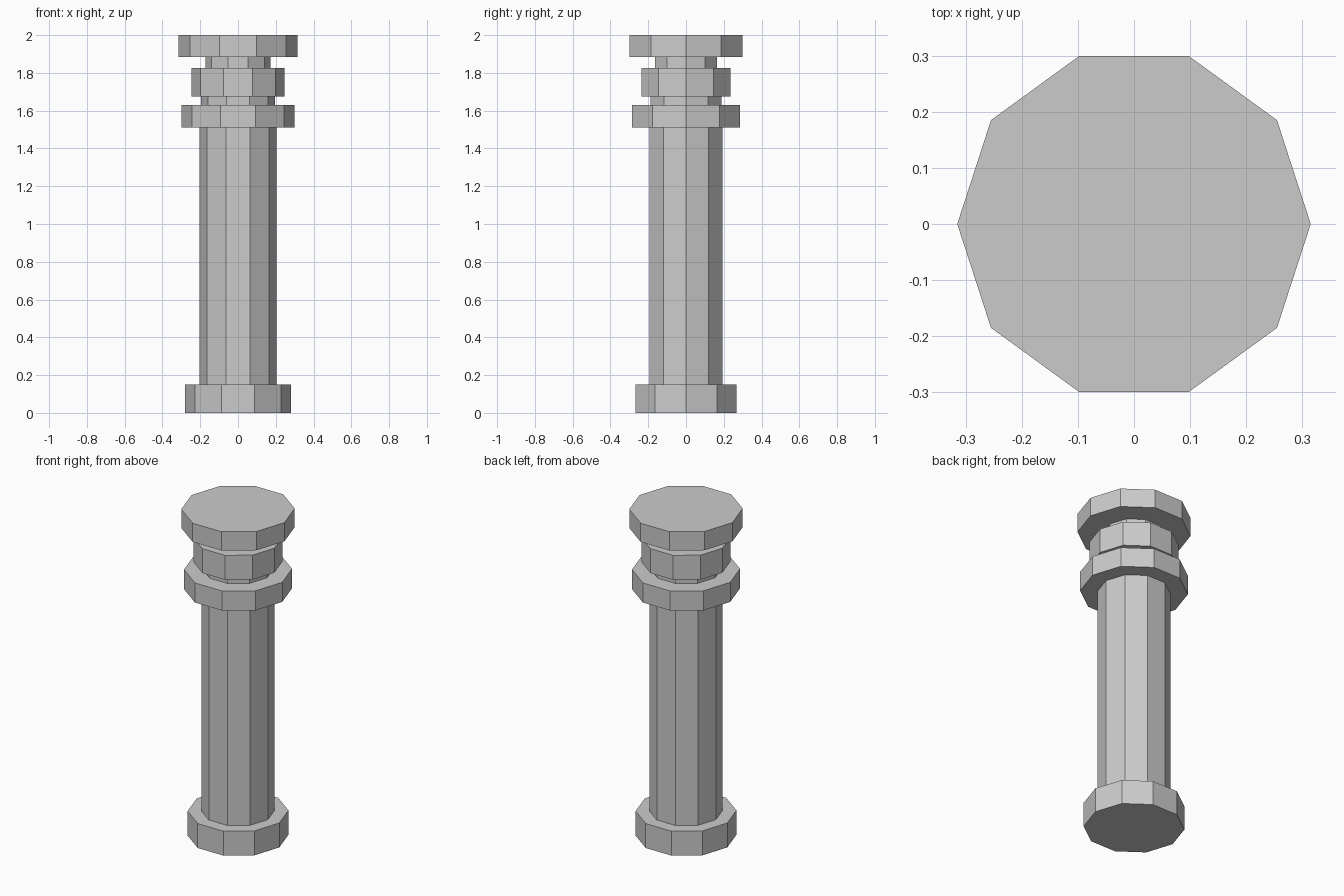
import bpy, bmesh
from math import cos, sin, tau

if "Cube" in bpy.data.objects:
    bpy.data.objects.remove(bpy.data.objects["Cube"])

SIDES = 10

# Stacked tiers from the floor up: (radius, top height)
TIERS = [
    (0.28, 0.15),    # base
    (0.203, 1.51),   # shaft
    (0.30, 1.63),    # lower collar
    (0.197, 1.675),  # lower neck
    (0.247, 1.825),  # capital band
    (0.173, 1.885),  # upper neck
    (0.315, 2.00),   # top slab
]


def ring(bm, r, z):
    return [bm.verts.new((r * cos(tau * i / SIDES), r * sin(tau * i / SIDES), z))
            for i in range(SIDES)]


# Column: one closed, flat-faced skin stepping in and out at each tier
bm = bmesh.new()
rings, z = [], 0.0
for radius, top in TIERS:
    rings += [ring(bm, radius, z), ring(bm, radius, top)]
    z = top
for a, b in zip(rings, rings[1:]):
    for i in range(SIDES):
        j = (i + 1) % SIDES
        bm.faces.new((a[i], a[j], b[j], b[i]))

# Floor and top caps
bm.faces.new(rings[0][::-1])
bm.faces.new(rings[-1])
bmesh.ops.recalc_face_normals(bm, faces=bm.faces[:])

mesh = bpy.data.meshes.new("column")
bm.to_mesh(mesh)
bm.free()
bpy.context.collection.objects.link(bpy.data.objects.new("column", mesh))
